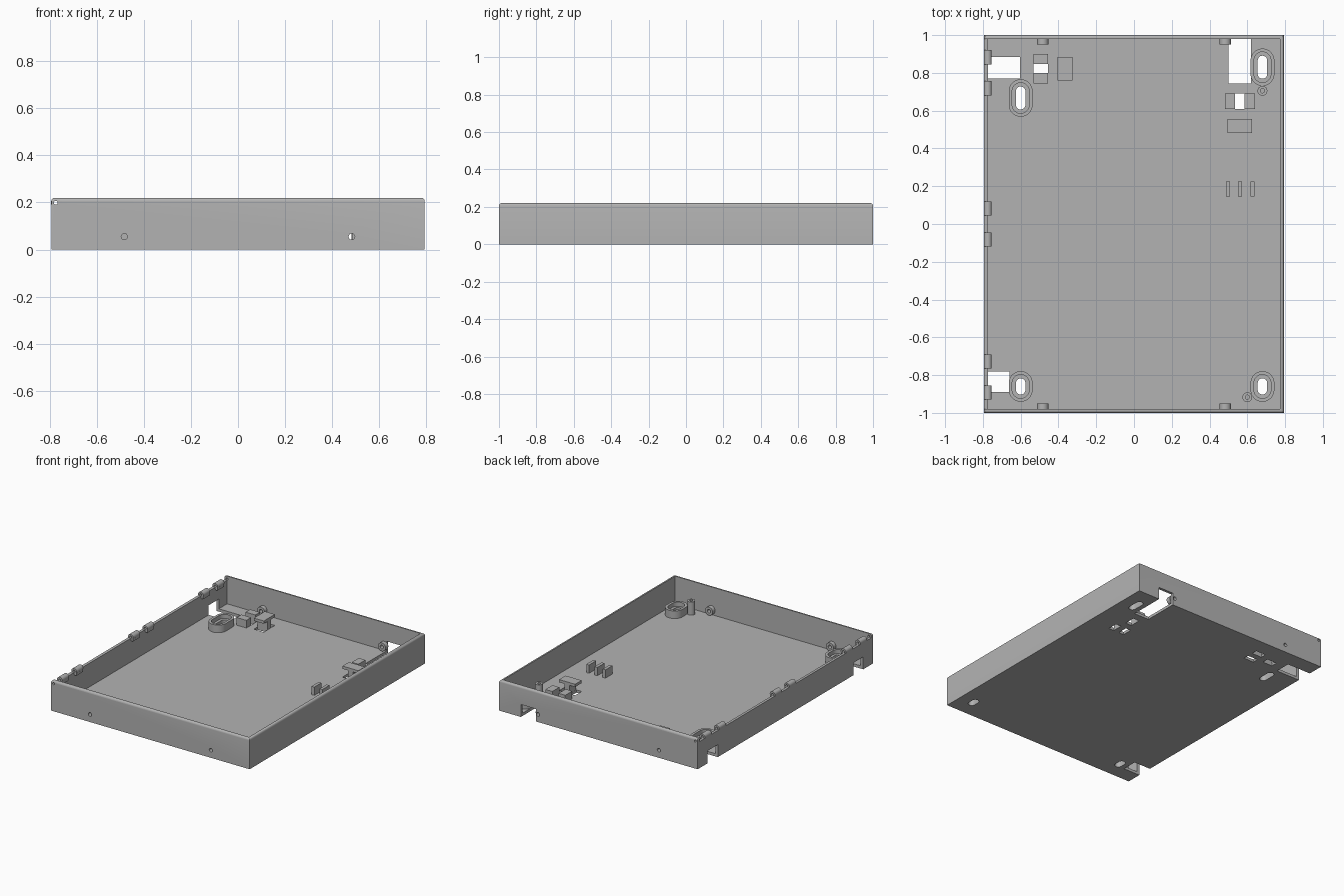
import bpy, bmesh, math
from mathutils import Matrix, Vector

if "Cube" in bpy.data.objects:
    bpy.data.objects.remove(bpy.data.objects["Cube"])

grey = bpy.data.materials.new("mid_grey")
grey.use_nodes = True
grey.diffuse_color = (0.45, 0.45, 0.45, 1)
grey.node_tree.nodes["Principled BSDF"].inputs["Base Color"].default_value = (0.45, 0.45, 0.45, 1)

HX, HY, TOP, WALL, FLOOR = 0.793, 1.0, 0.22, 0.02, 0.02
PIN_X, PIN_Z = -0.774, 0.199
ALONG_Y = Matrix.Rotation(math.pi / 2, 4, "X")


def finish(name, bm):
    bmesh.ops.recalc_face_normals(bm, faces=bm.faces)
    mesh = bpy.data.meshes.new(name)
    bm.to_mesh(mesh)
    bm.free()
    mesh.materials.append(grey)
    obj = bpy.data.objects.new(name, mesh)
    bpy.context.collection.objects.link(obj)
    return obj


def add_box(bm, x0, x1, y0, y1, z0, z1):
    size = Matrix.Diagonal((x1 - x0, y1 - y0, z1 - z0, 1))
    mid = Vector((x0 + x1, y0 + y1, z0 + z1)) / 2
    bmesh.ops.create_cube(bm, size=1, matrix=Matrix.Translation(mid) @ size)


def add_ring(bm, profile, place, half=0.0, n=32, closed=True):
    """Sweep a (radius, height) profile round a circle or a stretched slot."""
    loops = []
    for r, z in profile:
        loop = []
        for i in range(n):
            a = 2 * math.pi * (i + 0.5) / n
            y = r * math.sin(a) + math.copysign(half, math.sin(a))
            loop.append(bm.verts.new(place @ Vector((r * math.cos(a), y, z))))
        loops.append(loop)
    pairs = list(zip(loops, loops[1:]))
    if closed:
        pairs.append((loops[-1], loops[0]))
    else:
        bm.faces.new(loops[0])
        bm.faces.new(loops[-1])
    for a, b in pairs:
        for i in range(n):
            j = (i + 1) % n
            bm.faces.new((a[i], a[j], b[j], b[i]))


def at(x, y, z=0.0):
    return Matrix.Translation((x, y, z))


def tube(r_out, r_in, z0, z1):
    return [(r_out, z0), (r_out, z1), (r_in, z1), (r_in, z0)]


def cut(target, bm):
    cutter = finish("cutter", bm)
    cutter.hide_render = True
    mod = target.modifiers.new("cut", "BOOLEAN")
    mod.operation, mod.solver, mod.object = "DIFFERENCE", "EXACT", cutter
    bpy.context.view_layer.objects.active = target
    bpy.ops.object.modifier_apply(modifier=mod.name)
    bpy.data.objects.remove(cutter)


# Tray shell with softened outer top edges
bm = bmesh.new()
add_box(bm, -HX, HX, -HY, HY, 0, TOP)
top_edges = [e for e in bm.edges if all(v.co.z > TOP / 2 for v in e.verts)]
bmesh.ops.bevel(bm, geom=top_edges, offset=0.014, segments=4, profile=0.5, affect="EDGES")
tray = finish("tray", bm)

bm = bmesh.new()
add_box(bm, -HX + WALL, HX - WALL, -HY + WALL, HY - WALL, FLOOR, 1)
cut(tray, bm)

# Lowered hinge wall
bm = bmesh.new()
add_box(bm, -1, -0.765, -HY + WALL, HY - WALL, 0.192, 1)
cut(tray, bm)

# Cable openings, floor holes, mounting slots and wall holes
slots = [(-0.6, 0.667, 0.04), (0.68, 0.83, 0.04), (-0.6, -0.86, 0.02), (0.68, -0.86, 0.02)]
bm = bmesh.new()
add_box(bm, 0.5, 0.62, 0.745, 1.1, -0.1, 0.09)
add_box(bm, -1, -0.603, 0.77, 0.885, -0.1, 0.09)
add_box(bm, -1, -0.66, -0.89, -0.78, -0.1, 0.09)
add_box(bm, -0.533, -0.455, 0.8, 0.847, -0.1, 0.1)
add_box(bm, 0.535, 0.585, 0.61, 0.69, -0.1, 0.1)
for s in (-1, 1):
    y = 0.822 + s * 0.042
    add_box(bm, -0.405, -0.325, y - 0.021, y + 0.021, -0.1, 0.1)
    x = 0.56 + s * 0.043
    add_box(bm, x - 0.021, x + 0.021, 0.483, 0.557, -0.1, 0.1)
    for t in (-1, 1):
        add_ring(bm, [(0.013, -0.05), (0.013, 0.05)], at(s * 0.483, t * HY, 0.055) @ ALONG_Y, closed=False)
for x, y, half in slots:
    add_ring(bm, [(0.025, -0.1), (0.025, 0.1)], at(x, y), half * 0.9, closed=False)
add_ring(bm, [(0.008, -1.2), (0.008, 1.2)], at(PIN_X, 0, PIN_Z) @ ALONG_Y, n=16, closed=False)
cut(tray, bm)

# Stepped bosses round the mounting slots
for i, (x, y, half) in enumerate(slots):
    bm = bmesh.new()
    steps = [(0.063, 0.01), (0.063, 0.075), (0.045, 0.075), (0.045, 0.045), (0.025, 0.045), (0.025, 0.01)]
    add_ring(bm, steps, at(x, y), half * 0.9)
    finish(f"slot_boss_{i + 1}", bm)

# Hollow screw posts
for i, (x, y) in enumerate([(0.68, 0.705), (0.6, -0.917)]):
    bm = bmesh.new()
    add_ring(bm, tube(0.026, 0.011, 0.01, 0.115), at(x, y))
    finish(f"screw_post_{i + 1}", bm)

# Collars behind the end wall holes
bm = bmesh.new()
for s in (-1, 1):
    for t in (-1, 1):
        add_ring(bm, tube(0.03, 0.013, -0.016, 0.016), at(s * 0.483, t * 0.967, 0.055) @ ALONG_Y)
finish("wall_hole_collars", bm)

# Hinge knuckles
bm = bmesh.new()
for mid in (0.8, 0.0, -0.81):
    for s in (-1, 1):
        y = mid + s * 0.082
        add_ring(bm, tube(0.021, 0.008, -0.038, 0.038), at(PIN_X, y, PIN_Z) @ ALONG_Y, n=24)
        add_box(bm, -0.772, -0.755, y - 0.038, y + 0.038, 0.172, 0.19)
finish("hinge_knuckles", bm)

# Cable clamp blocks either side of the tie holes
bm = bmesh.new()
for y0, y1 in ((0.745, 0.8), (0.847, 0.9)):
    add_box(bm, -0.533, -0.455, y0, y1, 0.01, 0.075)
for x0, x1 in ((0.482, 0.535), (0.585, 0.64)):
    add_box(bm, x0, x1, 0.61, 0.69, 0.01, 0.075)
finish("cable_blocks", bm)

# T-shaped cable hooks: plate on a central post
bm = bmesh.new()
add_box(bm, -0.405, -0.325, 0.759, 0.885, 0.08, 0.1)
add_box(bm, -0.405, -0.325, 0.801, 0.843, 0.005, 0.085)
add_box(bm, 0.496, 0.624, 0.483, 0.557, 0.08, 0.1)
add_box(bm, 0.539, 0.581, 0.483, 0.557, 0.005, 0.085)
finish("cable_hooks", bm)

# Support ribs
bm = bmesh.new()
for x in (0.497, 0.562, 0.628):
    add_box(bm, x - 0.011, x + 0.011, 0.145, 0.225, 0.01, 0.08)
finish("support_ribs", bm)

# Smooth shading on curved surfaces only
for obj in bpy.context.scene.objects:
    if obj.type == "MESH" and grey.name in obj.data.materials:
        bpy.ops.object.select_all(action="DESELECT")
        obj.select_set(True)
        bpy.context.view_layer.objects.active = obj
        bpy.ops.object.shade_smooth_by_angle(angle=math.radians(35))
